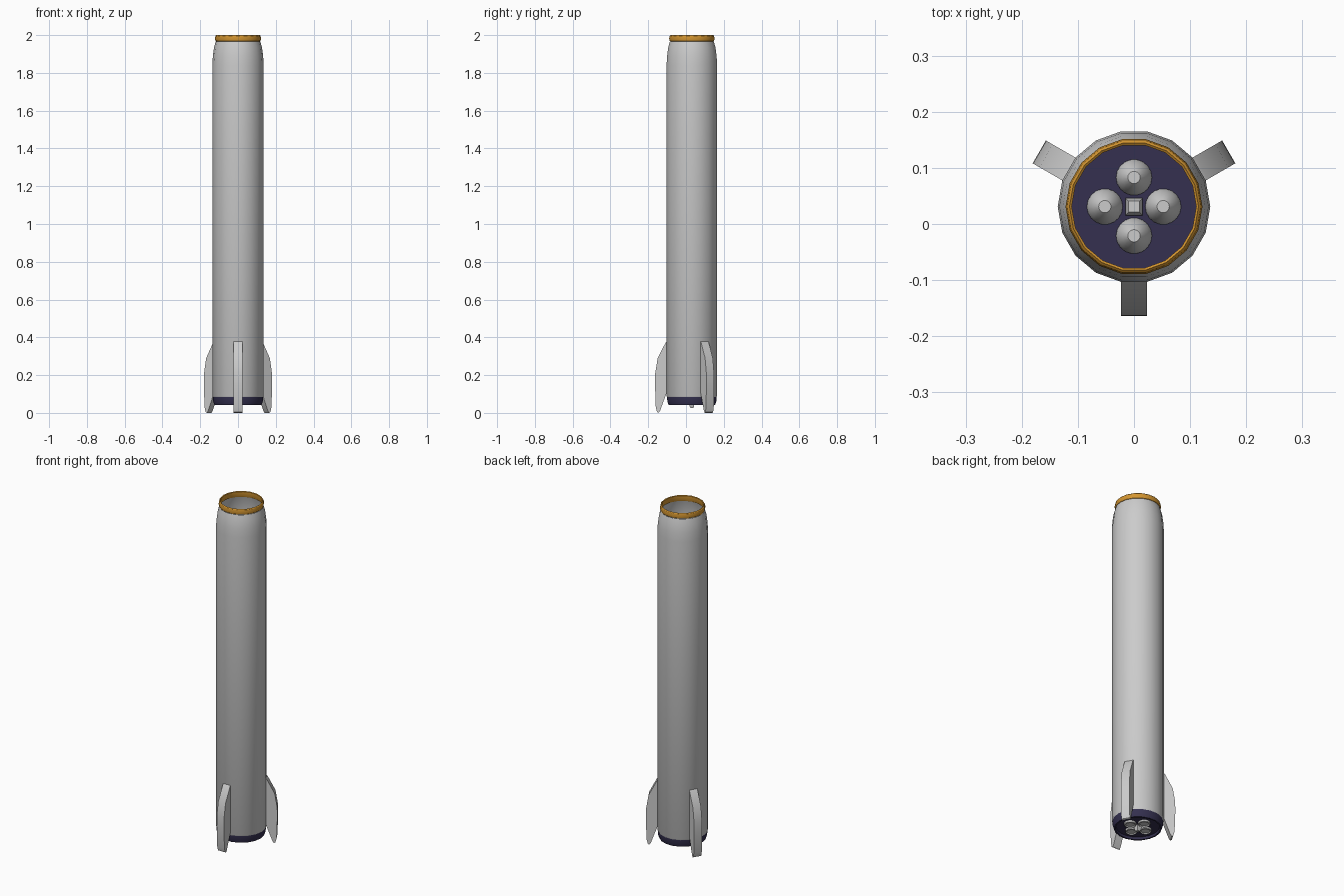
import bpy, bmesh
from math import sin, cos, pi, radians

if "Cube" in bpy.data.objects:
    bpy.data.objects.remove(bpy.data.objects["Cube"])

CY = 0.031          # rocket axis is offset in y because of the three fins
SIDES = 18


def material(name, rgb):
    m = bpy.data.materials.new(name)
    m.diffuse_color = (*rgb, 1)
    m.use_nodes = True
    m.node_tree.nodes["Principled BSDF"].inputs["Base Color"].default_value = m.diffuse_color
    return m


orange = material("orange", (0.65, 0.3, 0.03))
navy = material("navy", (0.035, 0.03, 0.08))


def finish(name, bm, mat=None):
    bmesh.ops.recalc_face_normals(bm, faces=bm.faces)
    me = bpy.data.meshes.new(name)
    bm.to_mesh(me)
    bm.free()
    ob = bpy.data.objects.new(name, me)
    bpy.context.collection.objects.link(ob)
    if mat:
        me.materials.append(mat)
    bpy.ops.object.select_all(action='DESELECT')
    ob.select_set(True)
    bpy.context.view_layer.objects.active = ob
    bpy.ops.object.shade_smooth_by_angle(angle=radians(32))
    return ob


def lathe(name, profile, n=SIDES, x=0, y=CY, mat=None, closed=False,
          cap_start=False, cap_end=False, turn=0):
    """Revolve (radius, z) points about a vertical axis."""
    bm = bmesh.new()
    rings = [[bm.verts.new((x + r * cos(2 * pi * i / n + turn),
                            y + r * sin(2 * pi * i / n + turn), z))
              for i in range(n)] for r, z in profile]
    pairs = list(zip(rings, rings[1:]))
    if closed:
        pairs.append((rings[-1], rings[0]))
    for a, b in pairs:
        for i in range(n):
            j = (i + 1) % n
            bm.faces.new((a[i], a[j], b[j], b[i]))
    if cap_start:
        bm.faces.new(rings[0])
    if cap_end:
        bm.faces.new(rings[-1])
    return finish(name, bm, mat)


# Open hull tube with a rounded shoulder
lathe("hull", [(0.131, 0.08), (0.136, 0.09), (0.136, 1.84), (0.133, 1.89),
               (0.127, 1.935), (0.118, 1.967)])

# Orange collar around the open top
lathe("top_collar", [(0.113, 1.966), (0.119, 1.969), (0.122, 1.982),
                     (0.119, 1.996), (0.115, 2.0), (0.111, 1.997),
                     (0.111, 1.97)], mat=orange, closed=True)

# Navy engine skirt with a recessed floor
lathe("engine_skirt", [(0.133, 0.086), (0.132, 0.062), (0.125, 0.042),
                       (0.117, 0.042), (0.114, 0.055)], mat=navy, cap_end=True)

# Four engine bells and the small central pod
for k in range(4):
    a = k * pi / 2
    lathe(f"engine_bell_{k + 1}",
          [(0.024, 0.048), (0.028, 0.042), (0.032, 0.045), (0.032, 0.058),
           (0.027, 0.07), (0.021, 0.087), (0.011, 0.1)],
          x=0.052 * cos(a), y=CY + 0.052 * sin(a),
          cap_start=True, cap_end=True)
lathe("central_pod", [(0.011, 0.026), (0.016, 0.034), (0.022, 0.056),
                      (0.022, 0.062), (0.014, 0.078)], n=4, turn=pi / 4,
      cap_start=True, cap_end=True)

# Three slab fins, (radius, z) outline extruded across the width
OUTLINE = [(0.132, 0.38), (0.139, 0.372), (0.181, 0.29), (0.194, 0.21),
           (0.195, 0.15), (0.191, 0.03), (0.184, 0.004), (0.176, 0.0),
           (0.168, 0.012), (0.132, 0.11)]
for k, deg in enumerate((-90, 30, 150)):
    c, s = cos(radians(deg)), sin(radians(deg))
    bm = bmesh.new()
    sides = [[bm.verts.new((r * c - w * s, CY + r * s + w * c, z))
              for r, z in OUTLINE] for w in (-0.0235, 0.0235)]
    bm.faces.new(sides[0])
    bm.faces.new(sides[1])
    for i in range(len(OUTLINE)):
        j = (i + 1) % len(OUTLINE)
        bm.faces.new((sides[0][i], sides[0][j], sides[1][j], sides[1][i]))
    finish(f"fin_{k + 1}", bm)
